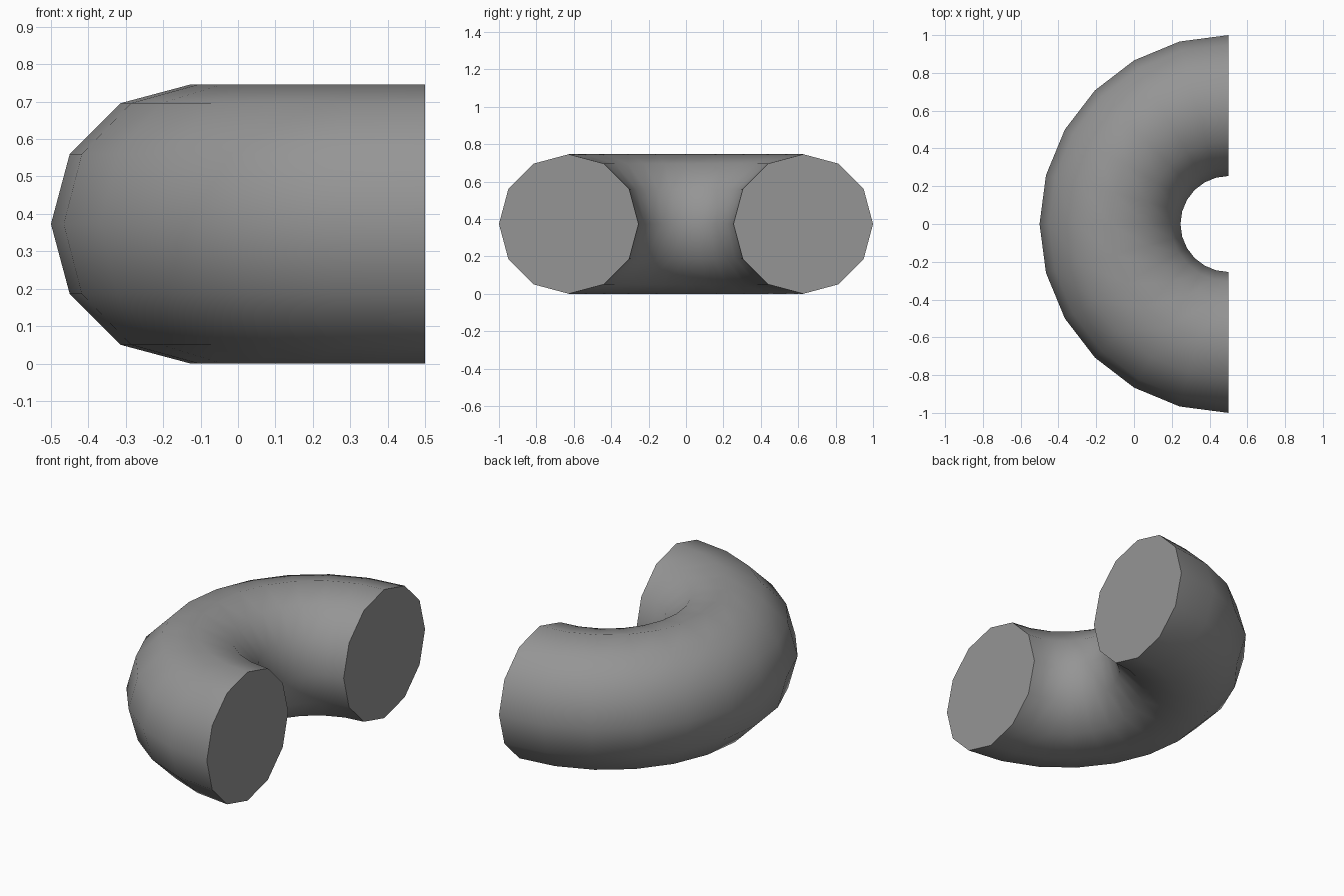
import bpy, bmesh
from math import sin, cos, pi

if "Cube" in bpy.data.objects:
    bpy.data.objects.remove(bpy.data.objects["Cube"])

MAJOR, MINOR = 0.627, 0.373   # bend radius, tube radius
SIDES, STEPS = 12, 12         # tube sides, segments along the half turn
CX = 0.5                      # centre of the bend

bm = bmesh.new()

# Rings of the tube, swept through a half turn
rings = []
for i in range(STEPS + 1):
    a = pi / 2 + pi * i / STEPS
    ring = []
    for j in range(SIDES):
        b = 2 * pi * j / SIDES
        r = MAJOR + MINOR * cos(b)
        ring.append(bm.verts.new((CX + r * cos(a), r * sin(a), MINOR + MINOR * sin(b))))
    rings.append(ring)

# Smooth tube wall
for r0, r1 in zip(rings, rings[1:]):
    for j in range(SIDES):
        k = (j + 1) % SIDES
        bm.faces.new((r0[j], r1[j], r1[k], r0[k])).smooth = True

# Flat end caps
bm.faces.new(rings[0])
bm.faces.new(rings[-1])
bmesh.ops.recalc_face_normals(bm, faces=bm.faces[:])

# Keep the cap rims sharp
for e in bm.edges:
    if any(len(f.verts) > 4 for f in e.link_faces):
        e.smooth = False

mesh = bpy.data.meshes.new("half_ring")
bm.to_mesh(mesh)
bm.free()
half_ring = bpy.data.objects.new("half_ring", mesh)
bpy.context.collection.objects.link(half_ring)

# Dark grey colour
dark_grey = bpy.data.materials.new("dark_grey")
dark_grey.diffuse_color = (0.3, 0.3, 0.3, 1)
dark_grey.use_nodes = True
dark_grey.node_tree.nodes["Principled BSDF"].inputs["Base Color"].default_value = dark_grey.diffuse_color
mesh.materials.append(dark_grey)
